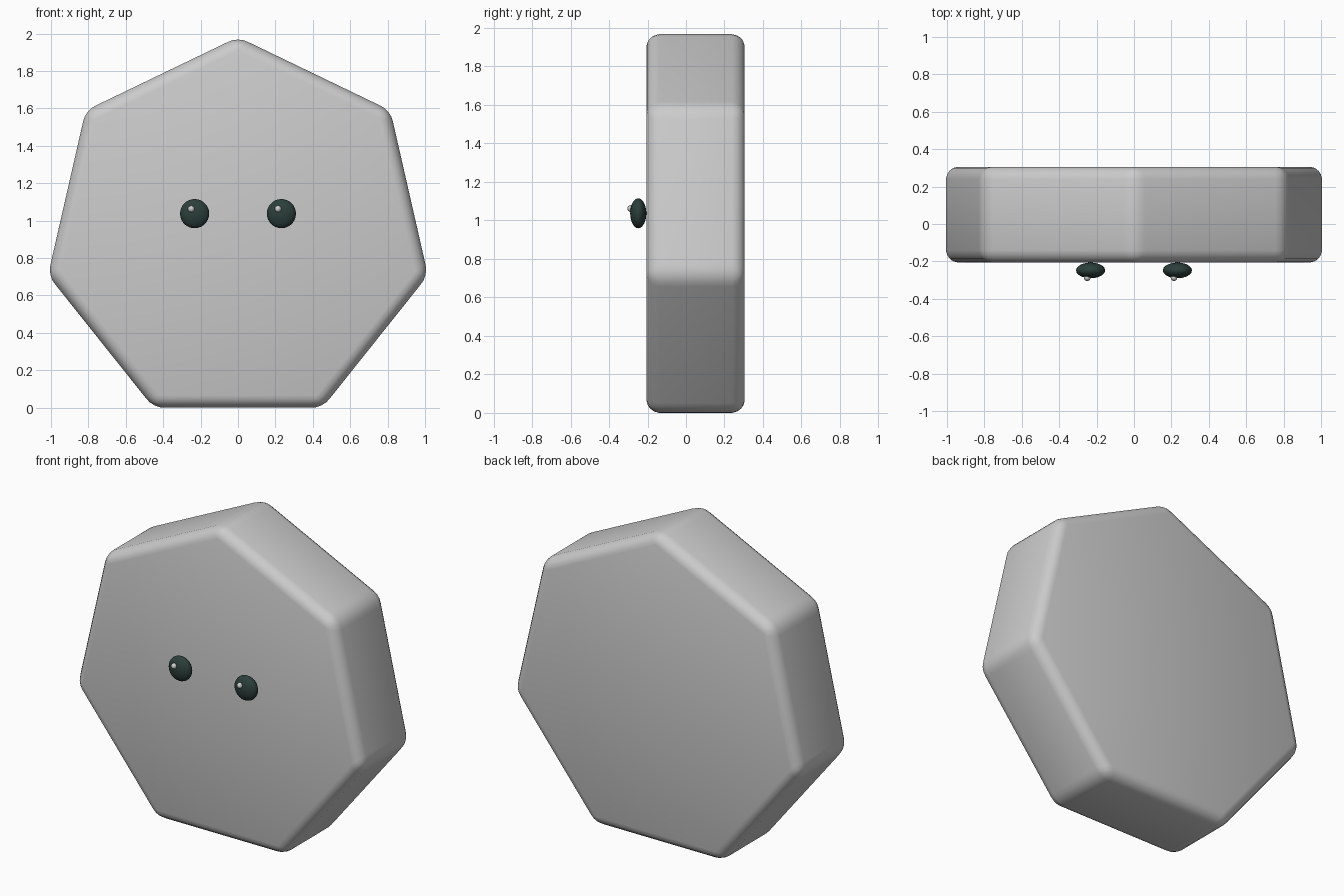
import bpy, bmesh, math

if "Cube" in bpy.data.objects:
    bpy.data.objects.remove(bpy.data.objects["Cube"])

R = 1.042                          # circumradius before rounding
CZ = R * math.cos(math.pi / 7)     # centre height, flat side on the ground
FRONT, BACK = -0.205, 0.305

dark = bpy.data.materials.new("dark_green")
dark.diffuse_color = (0.025, 0.05, 0.044, 1)
dark.use_nodes = True
dark.node_tree.nodes["Principled BSDF"].inputs["Base Color"].default_value = dark.diffuse_color

# Body: heptagonal slab, one corner up, all edges rounded
bm = bmesh.new()
ring = [bm.verts.new((R * math.sin(2 * math.pi * k / 7), FRONT,
                      CZ + R * math.cos(2 * math.pi * k / 7))) for k in range(7)]
face = bm.faces.new(ring)
ext = bmesh.ops.extrude_face_region(bm, geom=[face])
top = [v for v in ext["geom"] if isinstance(v, bmesh.types.BMVert)]
bmesh.ops.translate(bm, verts=top, vec=(0, BACK - FRONT, 0))
bmesh.ops.recalc_face_normals(bm, faces=bm.faces)
bmesh.ops.bevel(bm, geom=bm.edges[:], offset=0.065, offset_type='OFFSET',
                segments=4, profile=0.5, affect='EDGES')
bmesh.ops.recalc_face_normals(bm, faces=bm.faces)
mesh = bpy.data.meshes.new("body")
bm.to_mesh(mesh)
bm.free()
body = bpy.data.objects.new("body", mesh)
bpy.context.collection.objects.link(body)
for p in mesh.polygons:
    p.use_smooth = True


def ball(name, loc, size, segments, rings, mat=None):
    bpy.ops.mesh.primitive_uv_sphere_add(segments=segments, ring_count=rings,
                                         radius=1, location=loc)
    ob = bpy.context.object
    ob.name = name
    ob.scale = size
    bpy.ops.object.shade_smooth()
    if mat:
        ob.data.materials.append(mat)
    return ob


# Flattened eyes, each with a small highlight up and to the left
for side, x in (("left", -0.232), ("right", 0.232)):
    ball(side + "_eye", (x, -0.248, 1.037), (0.078, 0.042, 0.078), 20, 14, dark)
    ball(side + "_eye_highlight", (x - 0.018, -0.287, 1.062), (0.018,) * 3, 12, 8)
